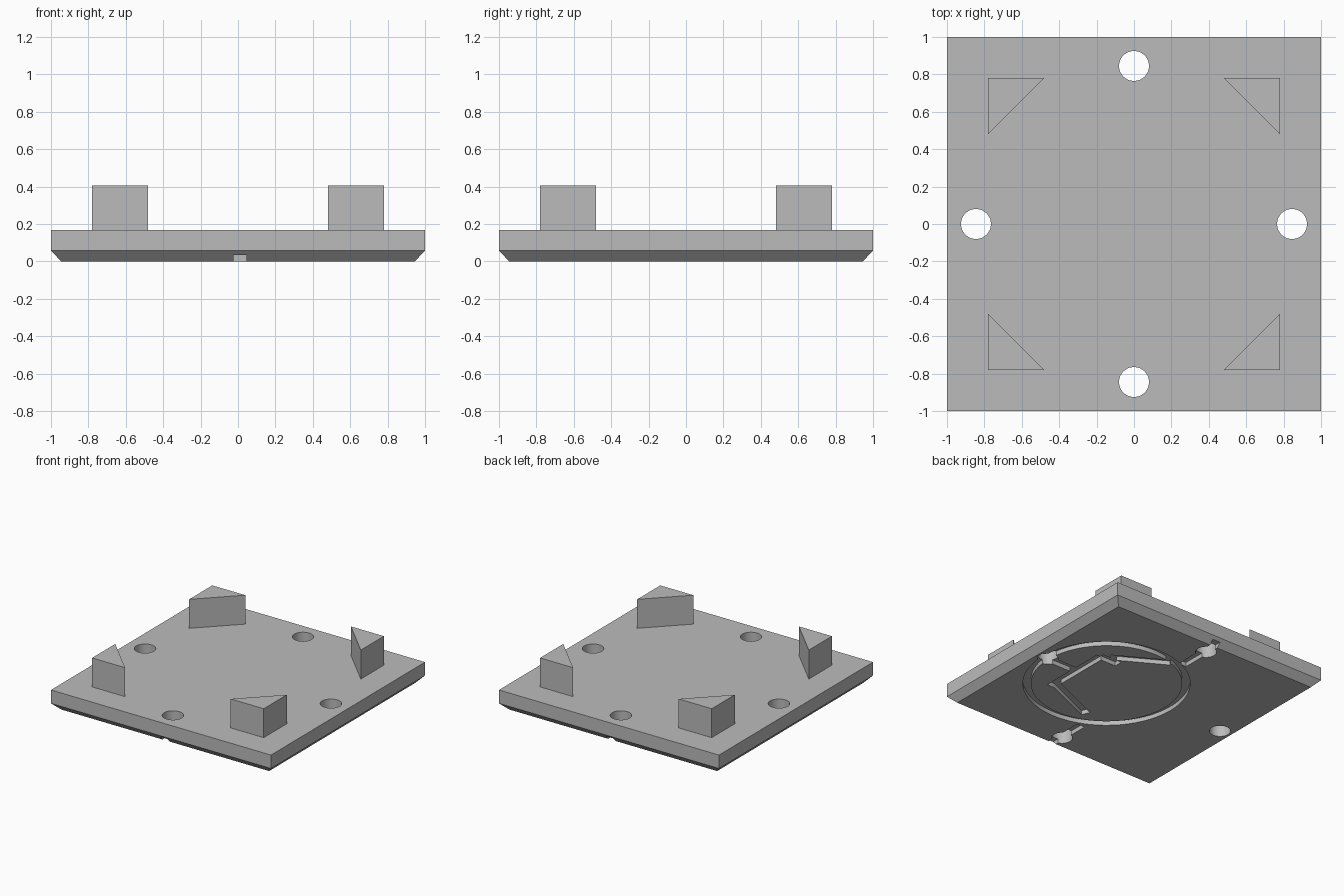
import bpy, bmesh, math
from mathutils import Vector

if "Cube" in bpy.data.objects:
    bpy.data.objects.remove(bpy.data.objects["Cube"])

grey = bpy.data.materials.new("light grey")
grey.diffuse_color = (0.5, 0.5, 0.5, 1)
grey.use_nodes = True
grey.node_tree.nodes["Principled BSDF"].inputs["Base Color"].default_value = grey.diffuse_color


def finish(name, bm):
    bmesh.ops.recalc_face_normals(bm, faces=bm.faces)
    me = bpy.data.meshes.new(name)
    bm.to_mesh(me)
    bm.free()
    ob = bpy.data.objects.new(name, me)
    bpy.context.collection.objects.link(ob)
    me.materials.append(grey)
    return ob


def loft(name, loops, close=False):
    """Skin rings of points; cap the ends, or join last to first."""
    bm = bmesh.new()
    rings = [[bm.verts.new(p) for p in loop] for loop in loops]
    n = len(rings[0])
    pairs = list(zip(rings, rings[1:])) + ([(rings[-1], rings[0])] if close else [])
    for a, b in pairs:
        for i in range(n):
            j = (i + 1) % n
            bm.faces.new((a[i], a[j], b[j], b[i]))
    if not close:
        bm.faces.new(rings[0])
        bm.faces.new(rings[-1])
    return finish(name, bm)


def prism(name, points, z0, z1):
    return loft(name, [[(x, y, z) for x, y in points] for z in (z0, z1)])


def circle(cx, cy, r, n):
    return [(cx + r * math.cos(2 * math.pi * i / n),
             cy + r * math.sin(2 * math.pi * i / n)) for i in range(n)]


def channel(a, b, width=0.07):
    """Straight groove cutter between two points of the underside."""
    a, b = Vector(a), Vector(b)
    d = (b - a).normalized()
    s = Vector((-d.y, d.x)) * width / 2
    return prism("channel_cutter", [a + s, b + s, b - s, a - s], -0.05, DEPTH)


DEPTH = 0.035

# Square base plate with a chamfered lower edge
square = [(-1, -1), (1, -1), (1, 1), (-1, 1)]
plate = loft("base_plate", [[(x * r, y * r, z) for x, y in square]
                            for r, z in ((0.945, 0), (1, 0.057), (1, 0.167))])

# Four round through holes
cutters = [prism("hole_cutter", circle(x, y, 0.08, 48), -0.1, 0.3)
           for x, y in ((0.845, 0), (-0.845, 0), (0, 0.845), (0, -0.845))]

# Ring groove under the plate
cutters.append(loft("ring_cutter", [
    [(x, y, z) for x, y in circle(0.27, 0, r, 96)]
    for r, z in ((0.63, -0.05), (0.63, DEPTH), (0.57, DEPTH), (0.57, -0.05))], close=True))

# Straight grooves through three holes, and the grooves inside the ring
for a, b in (((0.01, -1.1), (0.01, -0.61)), ((0.01, 0.58), (0.01, 1.1)),
             ((0.6, 0), (0.93, 0)),
             ((0.565, -0.3), (0.565, 0.28)), ((0.565, 0.28), (0.39, 0.28)),
             ((0.5, 0.32), (0.1, 0.55)), ((0.56, -0.25), (0.1, -0.45))):
    cutters.append(channel(a, b))

for c in cutters:
    c.hide_render = True
    c.hide_set(True)
    mod = plate.modifiers.new("cut", 'BOOLEAN')
    mod.operation = 'DIFFERENCE'
    mod.solver = 'EXACT'
    mod.object = c

# Bake the cuts, then remove the cutters
bpy.context.view_layer.objects.active = plate
plate.select_set(True)
for mod in list(plate.modifiers):
    bpy.ops.object.modifier_apply(modifier=mod.name)
for c in cutters:
    bpy.data.objects.remove(c)
bpy.ops.object.shade_smooth_by_angle(angle=math.radians(30))

# Triangular corner blocks on top
for sx, side in ((-1, "left"), (1, "right")):
    for sy, end in ((-1, "front"), (1, "back")):
        prism(f"corner_block_{end}_{side}",
              [(0.78 * sx, 0.78 * sy), (0.48 * sx, 0.78 * sy), (0.78 * sx, 0.48 * sy)],
              0.167, 0.405)
